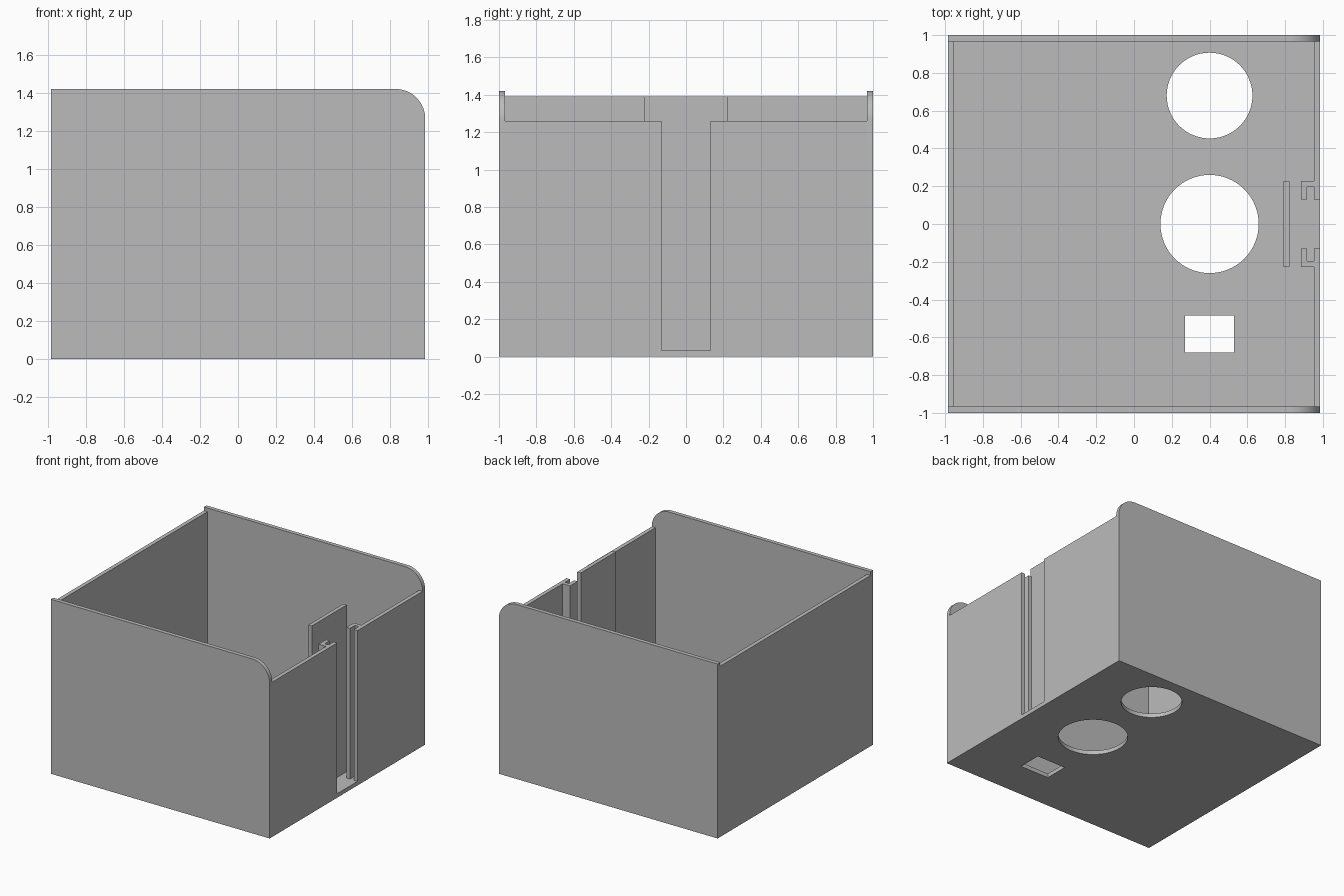
import bpy
import bmesh
from math import sin, cos, pi
from mathutils import Vector

if "Cube" in bpy.data.objects:
    bpy.data.objects.remove(bpy.data.objects["Cube"])

HALF_X, HALF_Y, HEIGHT = 0.985, 1.0, 1.42
WALL = 0.033
LOW_RIM, HIGH_RIM = 1.26, 1.39
CORNER = 0.157

grey = bpy.data.materials.new("plain grey")
grey.use_nodes = True
grey.diffuse_color = (0.5, 0.5, 0.5, 1)
grey.node_tree.nodes["Principled BSDF"].inputs["Base Color"].default_value = (0.5, 0.5, 0.5, 1)


def prism(name, points, start, end, axis="z"):
    """Extrude a flat outline along z (points are x, y) or along y (points are x, z)."""
    place = (lambda a, b: (a, b, start)) if axis == "z" else (lambda a, b: (a, start, b))
    move = Vector((0, 0, end - start)) if axis == "z" else Vector((0, end - start, 0))
    bm = bmesh.new()
    face = bm.faces.new([bm.verts.new(place(*p)) for p in points])
    extruded = bmesh.ops.extrude_face_region(bm, geom=[face], use_keep_orig=True)["geom"]
    bmesh.ops.translate(bm, vec=move, verts=[v for v in extruded if isinstance(v, bmesh.types.BMVert)])
    bmesh.ops.recalc_face_normals(bm, faces=bm.faces)
    mesh = bpy.data.meshes.new(name)
    bm.to_mesh(mesh)
    bm.free()
    mesh.materials.append(grey)
    obj = bpy.data.objects.new(name, mesh)
    bpy.context.collection.objects.link(obj)
    return obj


def rect(x0, x1, y0, y1):
    return [(x0, y0), (x1, y0), (x1, y1), (x0, y1)]


def arc(cx, cy, radius, sweep, steps):
    return [(cx + radius * cos(sweep * i / steps), cy + radius * sin(sweep * i / steps))
            for i in range(steps + 1)]


def select_only(obj):
    bpy.ops.object.select_all(action="DESELECT")
    obj.select_set(True)
    bpy.context.view_layer.objects.active = obj


def cut(obj, cutter):
    select_only(obj)
    mod = obj.modifiers.new("cut", "BOOLEAN")
    mod.operation, mod.solver, mod.object = "DIFFERENCE", "EXACT", cutter
    bpy.ops.object.modifier_apply(modifier=mod.name)
    bpy.data.objects.remove(cutter)


# Box shell with one rounded upper corner
outline = [(-HALF_X, 0), (HALF_X, 0)]
outline += arc(HALF_X - CORNER, HEIGHT - CORNER, CORNER, pi / 2, 20)
outline += [(-HALF_X, HEIGHT)]
shell = prism("box_shell", outline, -HALF_Y, HALF_Y, "y")

# Cavity, stepped so that the two side walls end below the front and back walls
inner = HALF_X - WALL
cavity = [(-inner, WALL), (inner, WALL), (inner, LOW_RIM), (1.2, LOW_RIM),
          (1.2, 1.6), (-1.2, 1.6), (-1.2, HIGH_RIM), (-inner, HIGH_RIM)]
cut(shell, prism("cavity_cutter", cavity, WALL - HALF_Y, HALF_Y - WALL, "y"))

# Tall opening in the side wall
SLOT = 0.131
cut(shell, prism("slot_cutter", rect(0.9, 1.2, -SLOT, SLOT), WALL, 1.5))

# Two round holes and a rectangular one in the floor
for cy, radius in ((0, 0.26), (0.68, 0.227)):
    cut(shell, prism("hole_cutter", arc(0.4, cy, radius, 2 * pi, 64)[:-1], -0.1, 0.1))
cut(shell, prism("hole_cutter", rect(0.27, 0.53, -0.68, -0.485), -0.1, 0.1))
select_only(shell)
bpy.ops.object.shade_smooth_by_angle(angle=pi / 6)

# L-shaped guide rails that form a groove on each side of the opening
rail = [(0.885, SLOT), (0.917, SLOT), (0.917, 0.195), (inner, 0.195), (inner, 0.227), (0.885, 0.227)]
for name, side in (("back_guide_rail", 1), ("front_guide_rail", -1)):
    prism(name, [(x, y * side) for x, y in rail], WALL, LOW_RIM)

# Upright plate standing behind the opening
prism("inner_plate", rect(0.79, 0.822, -0.225, 0.225), WALL, HIGH_RIM)
